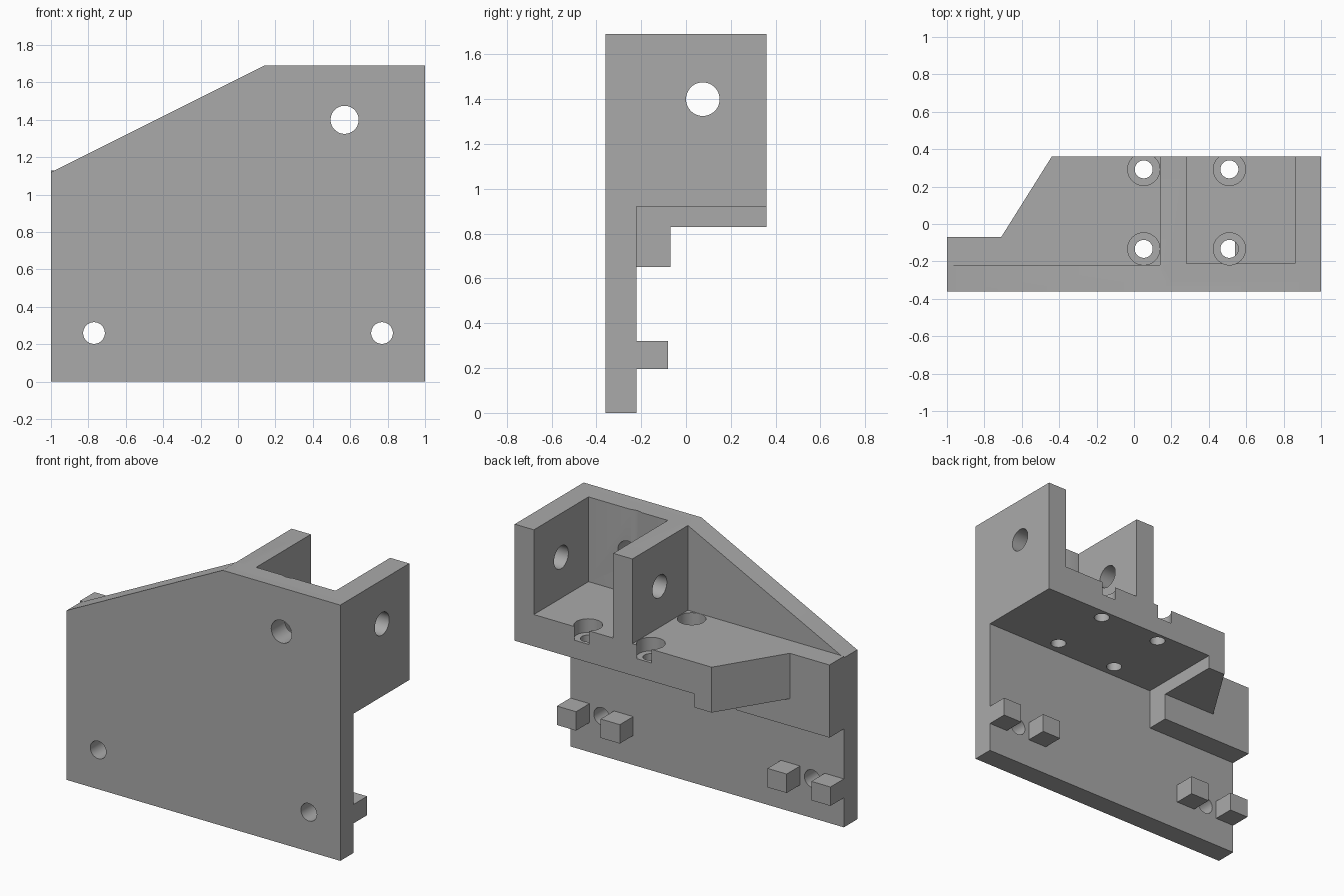
import bpy, bmesh
from mathutils import Vector, Matrix

cube = bpy.data.objects.get("Cube")
if cube:
    bpy.data.objects.remove(cube, do_unlink=True)

grey = bpy.data.materials.new("plain grey")
grey.use_nodes = True
grey.diffuse_color = (0.4, 0.4, 0.4, 1)
grey.node_tree.nodes["Principled BSDF"].inputs["Base Color"].default_value = (0.4, 0.4, 0.4, 1)


def finish(name, bm):
    bmesh.ops.recalc_face_normals(bm, faces=bm.faces)
    mesh = bpy.data.meshes.new(name)
    bm.to_mesh(mesh)
    bm.free()
    mesh.materials.append(grey)
    obj = bpy.data.objects.new(name, mesh)
    bpy.context.collection.objects.link(obj)
    return obj


def prism(name, outline, sweep):
    """Sweep a closed outline of 3D points along a vector."""
    bm = bmesh.new()
    face = bm.faces.new([bm.verts.new(p) for p in outline])
    new = bmesh.ops.extrude_face_region(bm, geom=[face])["geom"]
    verts = [v for v in new if isinstance(v, bmesh.types.BMVert)]
    bmesh.ops.translate(bm, verts=verts, vec=sweep)
    return finish(name, bm)


def box(name, x, y, z):
    base = [(x[0], y[0], z[0]), (x[1], y[0], z[0]), (x[1], y[1], z[0]), (x[0], y[1], z[0])]
    return prism(name, base, (0, 0, z[1] - z[0]))


def drill(name, start, end, radius):
    a, b = Vector(start), Vector(end)
    turn = (b - a).to_track_quat("Z", "Y").to_matrix().to_4x4()
    bm = bmesh.new()
    bmesh.ops.create_cone(bm, cap_ends=True, segments=48, radius1=radius, radius2=radius,
                          depth=(b - a).length, matrix=Matrix.Translation((a + b) / 2) @ turn)
    obj = finish(name, bm)
    obj.hide_render = True
    return obj


def combine(body, tool, operation):
    mod = body.modifiers.new(operation.lower(), "BOOLEAN")
    mod.operation, mod.solver, mod.object = operation, "EXACT", tool
    bpy.context.view_layer.objects.active = body
    bpy.ops.object.modifier_apply(modifier=mod.name)
    bpy.data.objects.remove(tool, do_unlink=True)


FRONT, PLATE_BACK, BACK = -0.36, -0.22, 0.36
TOP, SHELF_TOP, SHELF_BOTTOM = 1.69, 1.13, 0.92
INSIDE = -0.3   # parts start inside the plate so they fuse with it

# Front plate with sloped shoulder
profile = [(-1, 0), (1, 0), (1, TOP), (0.14, TOP), (-1, 1.12)]
bracket = prism("bracket", [(x, FRONT, z) for x, z in profile], (0, PLATE_BACK - FRONT, 0))

# Shelf, its thicker end and the hooked lip below
STEP = -0.315
shelf = [(STEP, INSIDE), (1, INSIDE), (1, BACK), (STEP, BACK)]
thick_end = [(-0.75, PLATE_BACK), (STEP, PLATE_BACK), (STEP, BACK), (-0.44, BACK),
             (-0.71, -0.07), (-0.75, -0.07)]
parts = [
    prism("shelf", [(x, y, SHELF_BOTTOM) for x, y in shelf], (0, 0, SHELF_TOP - SHELF_BOTTOM)),
    prism("thick_end", [(x, y, 0.83) for x, y in thick_end], (0, 0, SHELF_TOP - 0.83)),
    box("lip", (-1, STEP), (PLATE_BACK, -0.07), (0.65, SHELF_TOP)),
    # Two side walls and the thicker panel between them
    box("outer_wall", (0.86, 1), (INSIDE, BACK), (SHELF_BOTTOM, TOP)),
    box("inner_wall", (0.14, 0.28), (INSIDE, BACK), (1.0, TOP)),
    box("pocket_panel", (0.2, 0.9), (INSIDE, -0.21), (1.0, TOP)),
]

# Locating pegs on both sides of each lower hole
for side in (-1, 1):
    for near, far in ((0.54, 0.68), (0.86, 1.0)):
        xs = sorted((side * near, side * far))
        parts.append(box("peg", xs, (INSIDE, -0.08), (0.195, 0.32)))

for part in parts:
    combine(bracket, part, "UNION")

# Holes through the front plate and the side walls
cutters = [
    drill("upper_hole", (0.57, -0.5, 1.4), (0.57, -0.1, 1.4), 0.075),
    drill("axle_hole", (0.1, 0.075, 1.4), (1.1, 0.075, 1.4), 0.075),
]
for x in (-0.77, 0.77):
    cutters.append(drill("lower_hole", (x, -0.5, 0.26), (x, -0.1, 0.26), 0.058))

# Counterbored screw holes in the shelf
for x in (0.052, 0.51):
    for y in (-0.133, 0.292):
        cutters.append(drill("screw_hole", (x, y, 0.8), (x, y, 1.2), 0.048))
        cutters.append(drill("counterbore", (x, y, 1.04), (x, y, 1.8), 0.086))

for cutter in cutters:
    combine(bracket, cutter, "DIFFERENCE")

# Smooth hole walls, crisp edges
bpy.ops.object.select_all(action="DESELECT")
bracket.select_set(True)
bpy.context.view_layer.objects.active = bracket
bpy.ops.object.shade_smooth_by_angle()
